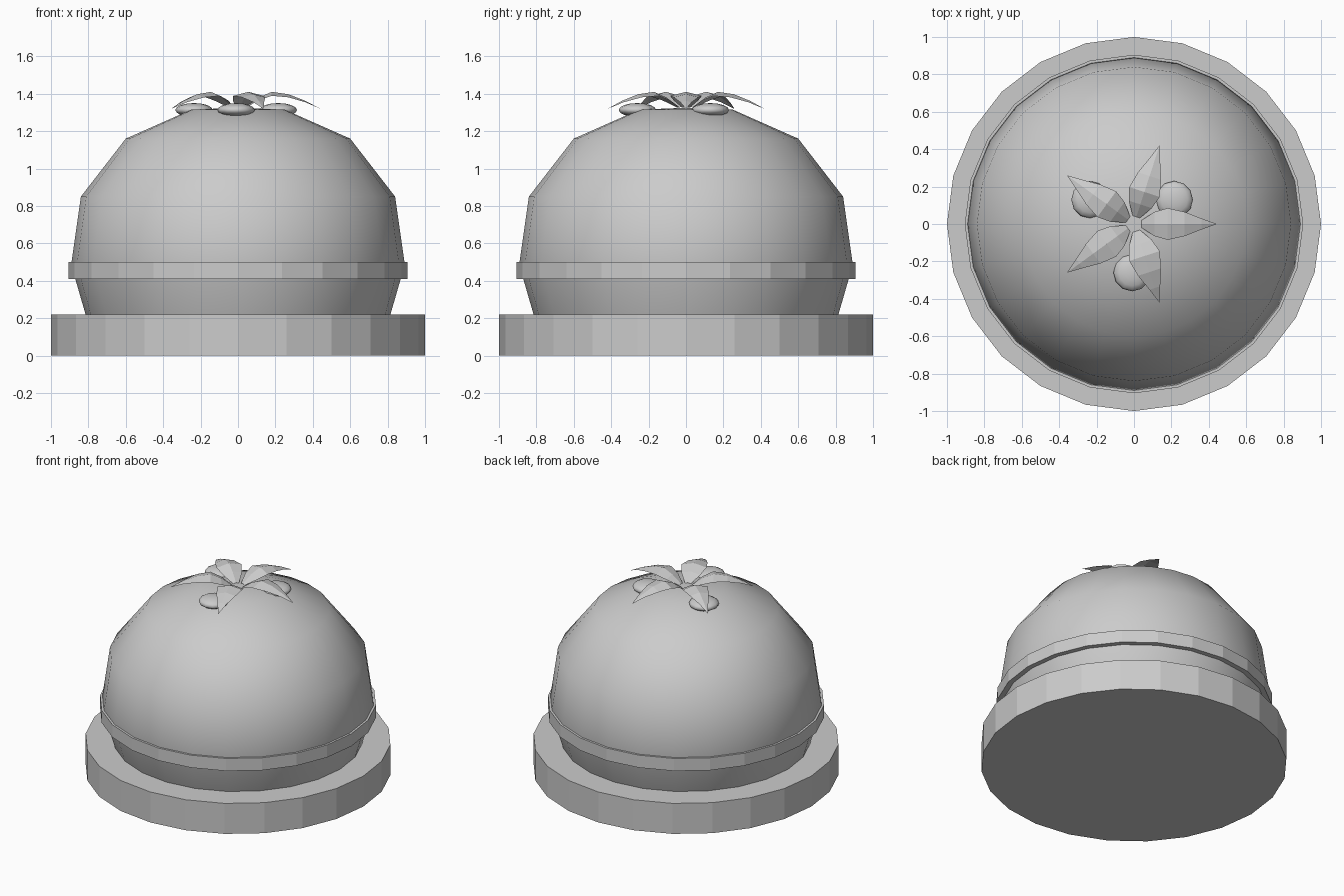
import bpy, bmesh, math
from mathutils import Matrix

if "Cube" in bpy.data.objects:
    bpy.data.objects.remove(bpy.data.objects["Cube"], do_unlink=True)

grey = bpy.data.materials.new("plain grey")
grey.use_nodes = True
color = (0.6, 0.6, 0.6, 1)
grey.diffuse_color = color
grey.node_tree.nodes["Principled BSDF"].inputs["Base Color"].default_value = color


def finish(bm, name, smooth=False):
    """Turn a bmesh into a named object."""
    bmesh.ops.recalc_face_normals(bm, faces=bm.faces)
    for face in bm.faces:
        face.smooth = smooth
    mesh = bpy.data.meshes.new(name)
    bm.to_mesh(mesh)
    bm.free()
    mesh.materials.append(grey)
    obj = bpy.data.objects.new(name, mesh)
    bpy.context.collection.objects.link(obj)
    return obj


def lathe(name, profile, closed=False, smooth=False, sides=24):
    """Revolve an (r, z) profile around the z axis."""
    bm = bmesh.new()
    verts = [bm.verts.new((r, 0, z)) for r, z in profile]
    pairs = list(zip(verts, verts[1:]))
    if closed:
        pairs.append((verts[-1], verts[0]))
    edges = [bm.edges.new(p) for p in pairs]
    bmesh.ops.spin(bm, geom=verts + edges, cent=(0, 0, 0), axis=(0, 0, 1),
                   angle=math.tau, steps=sides)
    bmesh.ops.remove_doubles(bm, verts=bm.verts, dist=0.0005)
    return finish(bm, name, smooth)


# Base plate, rounded body and the band around it
lathe("base_plate", [(0, 0), (1, 0), (1, 0.22), (0, 0.22)])
lathe("body", [(0, 0.1), (0.77, 0.12), (0.815, 0.22), (0.87, 0.41), (0.89, 0.5),
               (0.84, 0.85), (0.6, 1.16), (0.25, 1.315), (0, 1.325)], smooth=True)
lathe("band", [(0.86, 0.41), (0.905, 0.41), (0.905, 0.5), (0.86, 0.5)], closed=True)

# Flattened berries between the leaves
for i in range(3):
    angle = math.radians(30 + 120 * i)
    bm = bmesh.new()
    bmesh.ops.create_uvsphere(bm, u_segments=12, v_segments=8, radius=0.1)
    bmesh.ops.scale(bm, vec=(1, 1, 0.37), verts=bm.verts)
    berry = finish(bm, f"berry_{i + 1}", smooth=True)
    berry.location = (0.26 * math.cos(angle) - 0.01, 0.26 * math.sin(angle), 1.313)

# Five arched leaves with a raised midrib: distance, half width, height
LEAF = [(0.04, 0.02, 1.33), (0.11, 0.065, 1.38), (0.18, 0.085, 1.41),
        (0.27, 0.065, 1.397), (0.36, 0.03, 1.362), (0.44, 0.001, 1.32)]
for i in range(5):
    bm = bmesh.new()
    rows = [[bm.verts.new((r, side * w, z - abs(side) * w * 0.25)) for side in (-1, 0, 1)]
            for r, w, z in LEAF]
    for a, b in zip(rows, rows[1:]):
        for k in (0, 1):
            bm.faces.new((a[k], b[k], b[k + 1], a[k + 1]))
    bmesh.ops.rotate(bm, cent=(0, 0, 0), verts=bm.verts,
                     matrix=Matrix.Rotation(math.tau * i / 5, 3, "Z"))
    finish(bm, f"leaf_{i + 1}")
